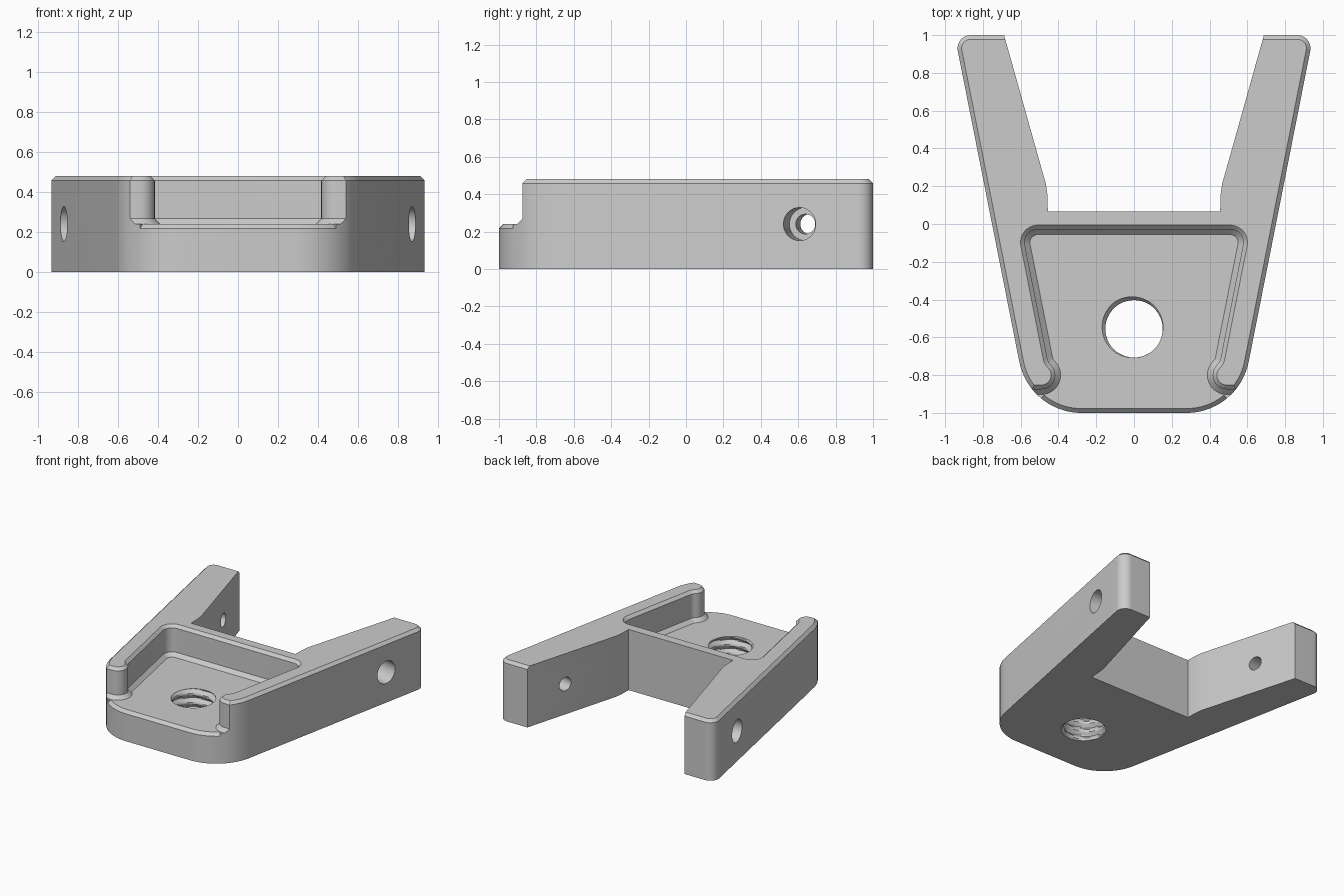
import bpy, bmesh, math
from mathutils import Vector

if "Cube" in bpy.data.objects:
    bpy.data.objects.remove(bpy.data.objects["Cube"])

HEIGHT, FLOOR, CHAMFER, FILLET = 0.48, 0.24, 0.022, 0.028

grey = bpy.data.materials.new("plain grey")
grey.use_nodes = True
grey.diffuse_color = (0.6, 0.6, 0.6, 1)
grey.node_tree.nodes["Principled BSDF"].inputs["Base Color"].default_value = (0.6, 0.6, 0.6, 1)


def side_x(y):
    """x of the sloping outer side at depth y"""
    return 0.609 + 0.198 * (y + 0.72)


def rounded(corners, steps=12):
    """Mirror half an outline (x, y, radius), front to back on +x, and round it"""
    full = corners + [(-x, y, r) for x, y, r in reversed(corners)]
    pts = []
    for i, (x, y, r) in enumerate(full):
        p = Vector((x, y))
        if not r:
            pts.append(p)
            continue
        a = (Vector(full[i - 1][:2]) - p).normalized()
        b = (Vector(full[(i + 1) % len(full)][:2]) - p).normalized()
        half = a.angle(b) / 2
        centre = p + (a + b).normalized() * (r / math.sin(half))
        start = p + a * (r / math.tan(half)) - centre
        end = p + b * (r / math.tan(half)) - centre
        sweep = start.angle_signed(end)  # clockwise positive
        for k in range(steps + 1):
            t = -sweep * k / steps
            c, s = math.cos(t), math.sin(t)
            pts.append(centre + Vector((start.x * c - start.y * s, start.x * s + start.y * c)))
    return pts


def offset(pts, d):
    """Grow a counter-clockwise outline by d with mitred corners"""
    out = []
    for i, p in enumerate(pts):
        e1 = (p - pts[i - 1]).normalized()
        e2 = (pts[(i + 1) % len(pts)] - p).normalized()
        n1, n2 = Vector((e1.y, -e1.x)), Vector((e2.y, -e2.x))
        out.append(p + (n1 + n2) * (d / (1 + n1.dot(n2))))
    return out


def loft(name, rings):
    """Closed solid through equal rings of 3D points"""
    bm = bmesh.new()
    loops = [[bm.verts.new(p) for p in ring] for ring in rings]
    n = len(loops[0])
    for lo, hi in zip(loops, loops[1:]):
        for i in range(n):
            j = (i + 1) % n
            bm.faces.new((lo[i], lo[j], hi[j], hi[i]))
    bm.faces.new(loops[0][::-1])
    bm.faces.new(loops[-1])
    bmesh.ops.recalc_face_normals(bm, faces=bm.faces)
    mesh = bpy.data.meshes.new(name)
    bm.to_mesh(mesh)
    bm.free()
    obj = bpy.data.objects.new(name, mesh)
    bpy.context.collection.objects.link(obj)
    mesh.materials.append(grey)
    return obj


def layers(pts, levels):
    return [[(p.x, p.y, z) for p in offset(pts, d)] for z, d in levels]


def cylinder(name, radius, start, end):
    axis = (end - start).normalized()
    u = Vector((0, 0, 1))
    v = axis.cross(u)
    turns = [math.tau * i / 48 for i in range(48)]
    return loft(name, [[c + (u * math.cos(t) + v * math.sin(t)) * radius for t in turns]
                       for c in (start, end)])


# Outer block with a chamfered top rim
outline = rounded([(side_x(-1), -1, 0.335), (side_x(1), 1, 0.07)], 20)
body = loft("bracket_body", layers(outline, [(0, 0), (HEIGHT - CHAMFER, 0), (HEIGHT, -CHAMFER)]))
cutters = []

# Gap between the two rear arms
gap = rounded([(0.456, 0.065, 0), (0.459, 0.16, 0), (0.466, 0.21, 0), (0.744, 1.2, 0)])
cutters.append(loft("arm_gap", layers(gap, [(-0.1, 0), (0.6, 0)])))

# Tray pocket, open at the front between two rounded posts
wall = 0.152
pocket = rounded([(0.9, -1.3, 0), (0.9, -0.875, 0), (0.314, -0.875, 0.075),
                  (side_x(-0.73) - wall, -0.73, 0.065), (side_x(-0.028) - wall, -0.028, 0.07)])
cutters.append(loft("tray_pocket", layers(pocket, [
    (FLOOR, -FILLET), (FLOOR + FILLET, 0), (HEIGHT - CHAMFER, 0),
    (HEIGHT + 0.01, CHAMFER + 0.01)])))

# Chamfer along the front lip of the tray floor
strip = []
inner, outer = offset(outline, -0.033), offset(outline, 0.02)
front = [i for i, p in enumerate(outline) if p.y < -0.915]
front.sort(key=lambda i: outline[i].x)
for i in front:
    a, b = inner[i], outer[i]
    strip.append([(a.x, a.y, FLOOR + 0.01), (b.x, b.y, FLOOR - 0.043), (b.x, b.y, FLOOR + 0.01)])
cutters.append(loft("lip_chamfer", strip))

# Threaded hole through the tray floor
PITCH, SEGS = 0.07, 48
thread = []
for k in range(36):
    z = -0.033 + k * PITCH / 8
    ring = []
    for i in range(SEGS):
        t = math.tau * i / SEGS
        phase = ((z - FLOOR) / PITCH - (t - math.radians(135)) / math.tau) % 1
        r = 0.152 + 0.025 * max(0, 1.3 * abs(2 * phase - 1) - 0.3)
        ring.append((r * math.cos(t), -0.555 + r * math.sin(t), z))
    thread.append(ring)
cutters.append(loft("threaded_hole", thread))

# Counterbored cross holes, square to the sloping arm sides
for s in (1, -1):
    inward = Vector((-s, 0.198, 0)).normalized()
    face = Vector((s * side_x(0.607), 0.607, 0.24))
    cutters.append(cylinder("arm_hole", 0.053, face - inward * 0.1, face + inward * 0.5))
    cutters.append(cylinder("arm_counterbore", 0.088, face - inward * 0.12, face + inward * 0.165))

# Carve the block, then drop the cutters
bpy.context.view_layer.objects.active = body
for cutter in cutters:
    cutter.hide_render = True
    mod = body.modifiers.new(cutter.name, "BOOLEAN")
    mod.operation = "DIFFERENCE"
    mod.solver = "EXACT"
    mod.object = cutter
    bpy.ops.object.modifier_apply(modifier=mod.name)
    bpy.data.objects.remove(cutter)

for obj in bpy.context.selected_objects:
    obj.select_set(False)
body.select_set(True)
bpy.ops.object.shade_smooth_by_angle(angle=math.radians(30))
